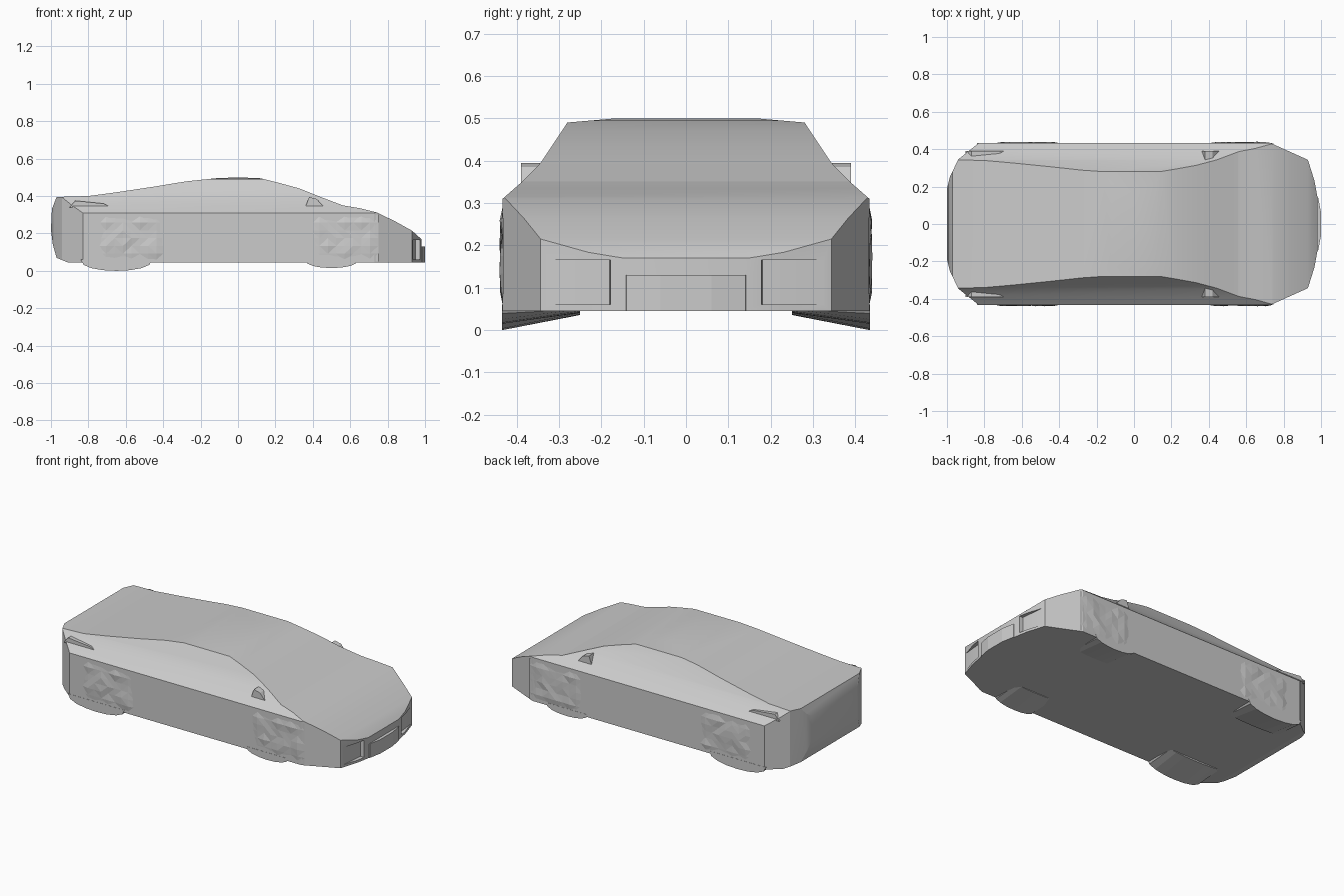
import bpy, bmesh, math, random
from mathutils import Vector

random.seed(4)
cube = bpy.data.objects.get("Cube")
if cube:
    bpy.data.objects.remove(cube, do_unlink=True)

grey = bpy.data.materials.new("plain_grey")
grey.use_nodes = True
COLOUR = (0.6, 0.6, 0.6, 1)
grey.diffuse_color = COLOUR
grey.node_tree.nodes["Principled BSDF"].inputs["Base Color"].default_value = COLOUR


def prism(name, points, place, low, high):
    """Extrude a closed 2D outline between two depths; place maps (a, b, depth) to xyz."""
    bm = bmesh.new()
    base = bm.faces.new([bm.verts.new(place(a, b, low)) for a, b in points])
    out = bmesh.ops.extrude_face_region(bm, geom=[base])
    shift = Vector(place(0, 0, high)) - Vector(place(0, 0, low))
    bmesh.ops.translate(bm, vec=shift, verts=[g for g in out["geom"] if isinstance(g, bmesh.types.BMVert)])
    bmesh.ops.recalc_face_normals(bm, faces=bm.faces)
    mesh = bpy.data.meshes.new(name)
    bm.to_mesh(mesh)
    bm.free()
    mesh.materials.append(grey)
    obj = bpy.data.objects.new(name, mesh)
    bpy.context.collection.objects.link(obj)
    return obj


def cut(target, tool, operation):
    mod = target.modifiers.new("shape", "BOOLEAN")
    mod.operation, mod.object, mod.solver = operation, tool, "EXACT"
    bpy.context.view_layer.objects.active = target
    bpy.ops.object.modifier_apply(modifier=mod.name)
    bpy.data.objects.remove(tool, do_unlink=True)


def along_y(a, b, d): return (a, d, b)
def along_x(a, b, d): return (d, a, b)
def along_z(a, b, d): return (a, b, d)


def mirrored(half):
    return half + [(-a, b) for a, b in reversed(half)]


# Car body: side profile trimmed by the cross-section and by the plan outline
profile = [(-0.91, 0.045), (-0.97, 0.07), (-0.99, 0.14), (-1.0, 0.22), (-0.995, 0.33), (-0.97, 0.395),
           (-0.8, 0.4), (-0.65, 0.42), (-0.45, 0.45), (-0.28, 0.478), (-0.12, 0.495), (0, 0.5), (0.12, 0.495),
           (0.22, 0.47), (0.33, 0.44), (0.45, 0.392), (0.56, 0.35), (0.65, 0.335), (0.74, 0.313),
           (0.84, 0.265), (0.93, 0.215), (0.98, 0.17), (0.985, 0.045)]
body = prism("car_body", profile, along_y, -0.6, 0.6)

section = mirrored([(0.433, -0.1), (0.433, 0.31), (0.385, 0.352), (0.343, 0.395), (0.28, 0.49), (0.13, 0.503)])
cut(body, prism("section_tool", section, along_x, -1.3, 1.3), "INTERSECT")

rear = [(-1.01, 0.15), (-0.985, 0.25), (-0.94, 0.345), (-0.83, 0.433)]
nose = [(0.73, 0.433), (0.93, 0.343), (0.965, 0.23), (0.985, 0.12), (0.99, 0)]
upper = rear + nose
plan = upper + [(x, -y) for x, y in reversed(upper) if y > 0]
cut(body, prism("plan_tool", plan, along_z, -0.5, 1), "INTERSECT")

# Lamp pockets in the nose
for side in (-1, 1):
    pocket = [(0.935, side * 0.33), (0.95, side * 0.18), (1.1, side * 0.17), (1.1, side * 0.33)]
    cut(body, prism("pocket_tool", pocket, along_z, 0.06, 0.165), "DIFFERENCE")

# Bumper lip between the pockets
lip = [(0.96, -0.15), (0.985, -0.14), (1.0, -0.06), (1.0, 0.06), (0.985, 0.14), (0.96, 0.15)]
prism("bumper_lip", lip, along_z, 0.045, 0.13)


# Tyre bottoms, narrowing toward the inside of the car
def tyre(name, x, length, depth, side):
    steps = 8
    arc = [(x + length * math.cos(math.pi * i / steps),
            0.06 - depth * math.sin(math.pi * i / steps) ** 0.8) for i in range(steps + 1)]
    obj = prism(name, arc, along_y, side * 0.25, side * 0.434)
    for v in obj.data.vertices:
        if abs(v.co.y) < 0.3 and v.co.z < 0.055:
            v.co.z = 0.055 - (0.055 - v.co.z) * 0.35


# Slightly dented wheel patch lying on the body side
def wheel_patch(name, x, side):
    bm = bmesh.new()
    bmesh.ops.create_grid(bm, x_segments=8, y_segments=6, size=1)
    for v in bm.verts:
        edge = max(abs(v.co.x), abs(v.co.y)) > 0.99
        bulge = -0.002 if edge else random.uniform(0, 0.007)
        v.co = (x + v.co.x * 0.18, side * (0.433 + bulge), 0.175 + v.co.y * 0.125)
    if side > 0:
        bmesh.ops.reverse_faces(bm, faces=bm.faces)
    bmesh.ops.triangulate(bm, faces=bm.faces)
    mesh = bpy.data.meshes.new(name)
    bm.to_mesh(mesh)
    bm.free()
    mesh.materials.append(grey)
    bpy.context.collection.objects.link(bpy.data.objects.new(name, mesh))


for side, label in ((1, "left"), (-1, "right")):
    tyre("rear_tyre_" + label, -0.65, 0.19, 0.06, side)
    tyre("front_tyre_" + label, 0.5, 0.14, 0.045, side)
    wheel_patch("rear_wheel_" + label, -0.57, side)
    wheel_patch("front_wheel_" + label, 0.57, side)
    # Door mirror, a small wedge on the shoulder
    wedge = [(0.36, 0.34), (0.47, 0.33), (0.42, 0.385), (0.38, 0.395)]
    prism("door_mirror_" + label, wedge, along_y, side * 0.34, side * 0.39)
    # Rear shoulder ridge
    ridge = [(-0.9, 0.34), (-0.66, 0.33), (-0.72, 0.36), (-0.87, 0.375)]
    prism("rear_shoulder_" + label, ridge, along_y, side * 0.33, side * 0.39)

# Smooth the long gentle curves and keep creases crisp
bpy.ops.object.select_all(action="DESELECT")
body.select_set(True)
bpy.context.view_layer.objects.active = body
bpy.ops.object.shade_smooth_by_angle(angle=math.radians(20))
